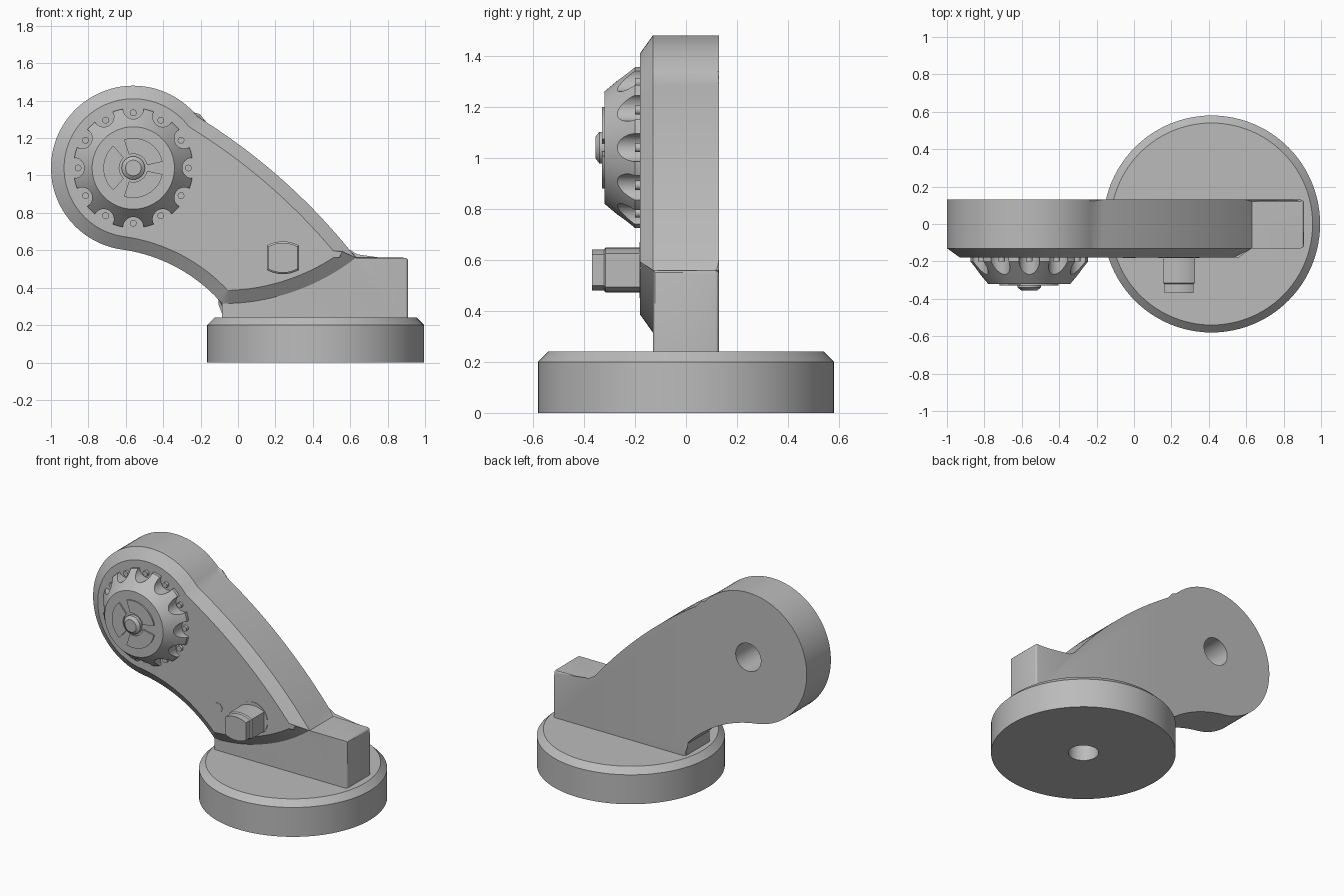
import bpy, bmesh, math
from mathutils import Vector

if "Cube" in bpy.data.objects:
    bpy.data.objects.remove(bpy.data.objects["Cube"])

grey = bpy.data.materials.new("plain grey")
grey.diffuse_color = (0.5, 0.5, 0.5, 1)
grey.use_nodes = True
grey.node_tree.nodes["Principled BSDF"].inputs["Base Color"].default_value = grey.diffuse_color


def finish(name, bm):
    bmesh.ops.recalc_face_normals(bm, faces=bm.faces)
    me = bpy.data.meshes.new(name)
    bm.to_mesh(me)
    bm.free()
    me.materials.append(grey)
    ob = bpy.data.objects.new(name, me)
    bpy.context.collection.objects.link(ob)
    return ob


def smooth(ob):
    bpy.ops.object.select_all(action='DESELECT')
    ob.select_set(True)
    bpy.context.view_layer.objects.active = ob
    bpy.ops.object.shade_smooth_by_angle(angle=math.radians(28))


def add_loft(bm, loops):
    """Skin matching closed loops and cap both ends."""
    rows = [[bm.verts.new(p) for p in loop] for loop in loops]
    n = len(rows[0])
    for a, b in zip(rows, rows[1:]):
        for i in range(n):
            j = (i + 1) % n
            bm.faces.new((a[i], a[j], b[j], b[i]))
    bm.faces.new(rows[0])
    bm.faces.new(rows[-1])


def loft(name, loops):
    bm = bmesh.new()
    add_loft(bm, loops)
    return finish(name, bm)


def at_y(pts, y):
    return [(x, y, z) for x, z in pts]


def circle(cx, cz, r, n=64):
    return [(cx + r * math.cos(i * math.tau / n), cz + r * math.sin(i * math.tau / n))
            for i in range(n)]


def turned(cx, cz, profile, n=64):
    """Loops of a part turned about the y direction; profile is (radius, y)."""
    return [at_y(circle(cx, cz, r, n), y) for r, y in profile]


def arc(p, q, sag, n=20):
    """Arc from p to q bulging by sag to the left of travel; end point left out."""
    p, q = Vector(p), Vector(q)
    d = q - p
    nrm = Vector((-d.y, d.x)).normalized()
    h = d.length / 2
    rad = (h * h + sag * sag) / (2 * abs(sag))
    s = 1 if sag > 0 else -1
    c = (p + q) / 2 + nrm * (sag - s * rad)
    half = math.asin(h / rad)
    out = []
    for i in range(n):
        t = -half + 2 * half * i / n
        out.append(tuple(c + d.normalized() * rad * math.sin(t) + nrm * s * rad * math.cos(t)))
    return out


def inset(pts, dist):
    """Mitred inset of a counter-clockwise outline."""
    out = []
    for i, p in enumerate(pts):
        a = (Vector(p) - Vector(pts[i - 1])).normalized()
        b = (Vector(pts[(i + 1) % len(pts)]) - Vector(p)).normalized()
        na, nb = Vector((-a.y, a.x)), Vector((-b.y, b.x))
        out.append(tuple(Vector(p) + (na + nb) * dist / (1 + na.dot(nb))))
    return out


def cut(ob, cutter):
    m = ob.modifiers.new("cut", 'BOOLEAN')
    m.operation, m.solver, m.object = 'DIFFERENCE', 'EXACT', cutter
    cutter.hide_render = True
    bpy.context.view_layer.objects.active = ob
    bpy.ops.object.modifier_apply(modifier=m.name)
    bpy.data.objects.remove(cutter)


KX, KZ = -0.56, 1.04          # centre of the round head
TOP, LOW = (-0.216, 1.314), (-0.62, 0.604)
TIP, HEEL = (0.63, 0.56), (-0.085, 0.315)

# Outline pieces, counter-clockwise seen from the front
a0 = math.atan2(TOP[1] - KZ, TOP[0] - KX)
a1 = math.atan2(LOW[1] - KZ, LOW[0] - KX) + math.tau
head = [(KX + 0.44 * math.cos(a0 + (a1 - a0) * i / 56),
         KZ + 0.44 * math.sin(a0 + (a1 - a0) * i / 56)) for i in range(56)]
under = arc(LOW, HEEL, 0.055)
belly = arc(HEEL, TIP, -0.063)
back_slope = arc(TIP, TOP, -0.05)

# Arm body with foot block, rounded rear and end edges
bm = bmesh.new()
side = head + under + [HEEL, (-0.085, 0.235), (0.91, 0.235), (0.91, 0.56)] + back_slope
add_loft(bm, [at_y(side, -0.13), at_y(side, 0.13)])
edges = []
for e in bm.edges:
    u, v = e.verts[0].co, e.verts[1].co
    rear = u.y > 0.12 and v.y > 0.12
    end = u.x > 0.9 and v.x > 0.9
    if (rear or end) and not (u.z < 0.24 and v.z < 0.24):
        edges.append(e)
bmesh.ops.bevel(bm, geom=edges, offset=0.018, segments=3, profile=0.5, affect='EDGES')
arm = finish("arm_body", bm)
cut(arm, loft("arm_hole_cutter", turned(KX, KZ, [(0.095, -0.08), (0.095, 0.3)], 48)))
smooth(arm)

# Raised front plate with a wide chamfer
plate = head + under + belly + back_slope
smooth(loft("arm_front_plate", [at_y(plate, -0.13), at_y(inset(plate, 0.07), -0.18)]))

# Round base with chamfered rim and a blind hole underneath
def flat_ring(r, z):
    return [(x, y, z) for x, y in circle(0.415, 0, r, 96)]


base = loft("base", [flat_ring(0.58, 0), flat_ring(0.58, 0.2), flat_ring(0.54, 0.24)])
cut(base, loft("base_hole_cutter", [flat_ring(0.095, -0.1), flat_ring(0.095, 0.2)]))
smooth(base)

# Knob with twelve scallops
knob = loft("knob", turned(KX, KZ, [(0.32, -0.178), (0.32, -0.2), (0.22, -0.32)], 96))
bm = bmesh.new()
spots = circle(0, 0, 1, 12)
for c, s in spots:
    add_loft(bm, turned(KX + 0.317 * c, KZ + 0.317 * s, [(0.055, -0.1), (0.055, -0.4)], 32))
cut(knob, finish("scallop_cutter", bm))
smooth(knob)

# Small pins inside the scallops
bm = bmesh.new()
for c, s in spots:
    add_loft(bm, turned(KX + 0.295 * c, KZ + 0.295 * s,
                        [(0.018, -0.175), (0.018, -0.2), (0.01, -0.2)], 16))
smooth(finish("knob_pins", bm))

# Thin sector plates and centre boss on the knob
bm = bmesh.new()
for mid in (60, 180, 300):
    t = [math.radians(mid - 48 + 96 * i / 16) for i in range(17)]
    fan = [(KX + 0.16 * math.cos(a), KZ + 0.16 * math.sin(a)) for a in t]
    fan += [(KX + 0.075 * math.cos(a), KZ + 0.075 * math.sin(a)) for a in reversed(t)]
    add_loft(bm, [at_y(fan, -0.319), at_y(fan, -0.329)])
smooth(finish("knob_sectors", bm))
smooth(loft("knob_boss", turned(KX, KZ, [(0.062, -0.319), (0.062, -0.34), (0.042, -0.355)], 32)))


# Side post with flat cheeks and a smaller end
def post(w, h, y):
    pts = arc((w, h * 0.75), (-w, h * 0.75), -h * 0.25, 10) + [(-w, h * 0.75)]
    pts += [(-x, -z) for x, z in pts]
    return at_y([(0.24 + x, 0.56 + z) for x, z in pts], y)


smooth(loft("side_post", [post(0.085, 0.0875, -0.178), post(0.085, 0.0875, -0.315),
                          post(0.077, 0.08, -0.322), post(0.077, 0.08, -0.368)]))

# Thin discs on the front plate
smooth(loft("post_washer", turned(0.24, 0.56, [(0.11, -0.178), (0.11, -0.183)], 48)))
smooth(loft("small_disc", turned(-0.025, 0.56, [(0.033, -0.178), (0.033, -0.183)], 32)))
